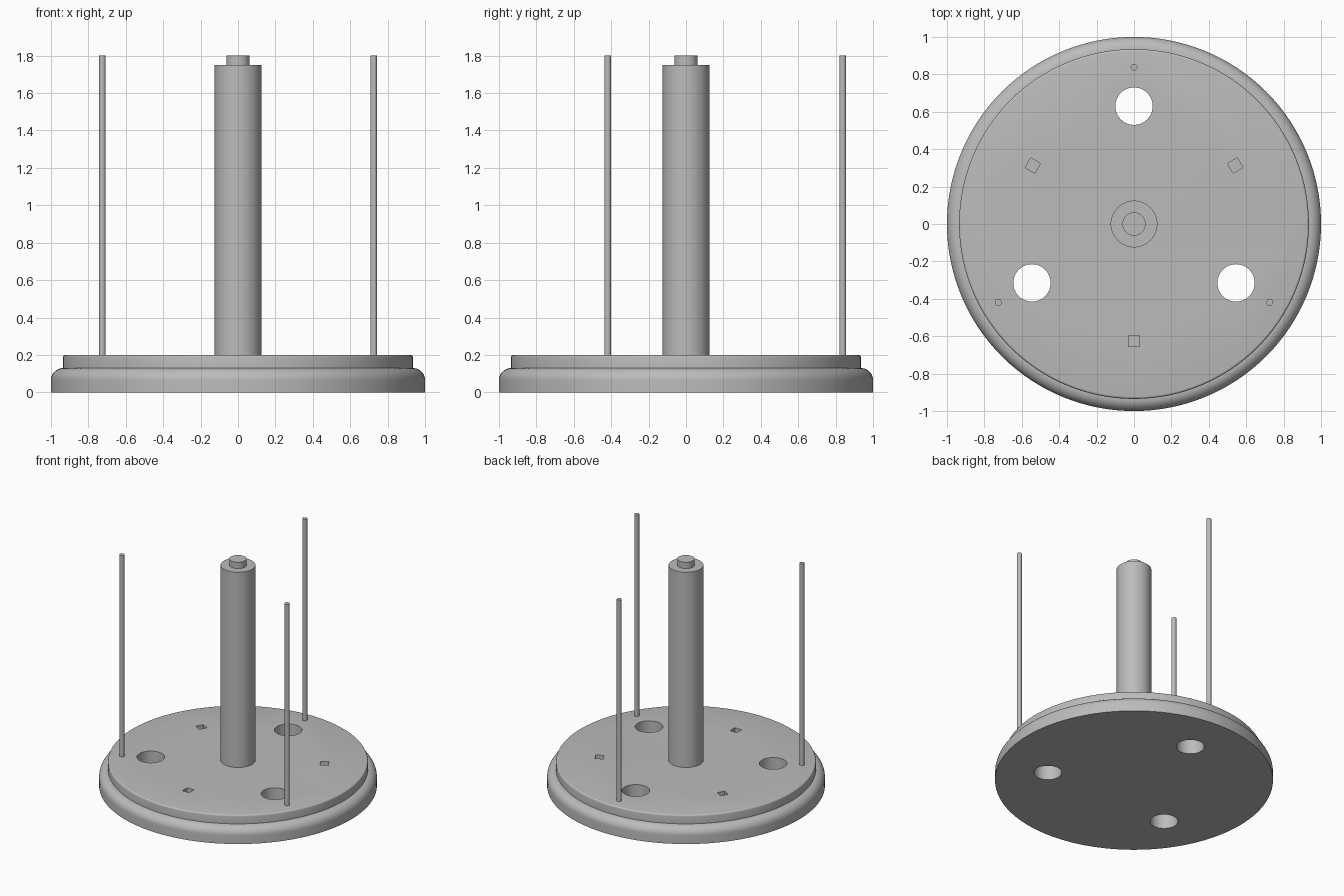
import bpy, bmesh, math
from mathutils import Matrix

cube = bpy.data.objects.get("Cube")
if cube:
    bpy.data.objects.remove(cube, do_unlink=True)

grey = bpy.data.materials.new("satin grey")
grey.use_nodes = True
colour = (0.5, 0.5, 0.5, 1)
grey.diffuse_color = colour
grey.node_tree.nodes["Principled BSDF"].inputs["Base Color"].default_value = colour


def finish(name, bm):
    bmesh.ops.recalc_face_normals(bm, faces=bm.faces)
    mesh = bpy.data.meshes.new(name)
    bm.to_mesh(mesh)
    bm.free()
    mesh.materials.append(grey)
    obj = bpy.data.objects.new(name, mesh)
    bpy.context.collection.objects.link(obj)
    return obj


def smooth(obj):
    bpy.ops.object.select_all(action='DESELECT')
    obj.select_set(True)
    bpy.context.view_layer.objects.active = obj
    bpy.ops.object.shade_smooth_by_angle(angle=math.radians(35))


def lathe(name, profile, steps, x=0, y=0):
    """Spin a radius/height profile around a vertical axis."""
    bm = bmesh.new()
    rings = []
    for r, z in profile:
        rings.append([bm.verts.new((x + r * math.cos(math.tau * i / steps),
                                    y + r * math.sin(math.tau * i / steps), z))
                      for i in range(steps)])
    for a, b in zip(rings, rings[1:]):
        for i in range(steps):
            j = (i + 1) % steps
            bm.faces.new((a[i], a[j], b[j], b[i]))
    bm.faces.new(rings[0])
    bm.faces.new(rings[-1])
    return finish(name, bm)


def fillet(r, z, size, n):
    """Quarter-round points ending an outer edge at radius r and top z."""
    return [(r - size + size * math.cos(math.pi / 2 * i / n),
             z - size + size * math.sin(math.pi / 2 * i / n)) for i in range(n + 1)]


def polar(r, degrees):
    a = math.radians(degrees)
    return r * math.cos(a), r * math.sin(a)


# Round base with a rounded lower rim and a raised deck
base = lathe("base", [(1, 0)] + fillet(1, 0.13, 0.065, 10) + fillet(0.935, 0.2, 0.012, 4), 128)

# Three through holes and three shallow square pockets
cutters = []
for k in range(3):
    hx, hy = polar(0.63, 90 + 120 * k)
    cutters.append(lathe("hole_cutter", [(0.1, -0.1), (0.1, 0.3)], 48, hx, hy))
    px, py = polar(0.625, 30 + 120 * k)
    bm = bmesh.new()
    bmesh.ops.create_cube(bm, size=1, matrix=Matrix.Translation((px, py, 0.22))
                          @ Matrix.Rotation(math.radians(30 + 120 * k), 4, 'Z')
                          @ Matrix.Diagonal((0.06, 0.06, 0.14, 1)))
    cutters.append(finish("pocket_cutter", bm))

for cutter in cutters:
    cutter.hide_render = True
    mod = base.modifiers.new("cut", 'BOOLEAN')
    mod.object = cutter
    mod.operation = 'DIFFERENCE'
    mod.solver = 'EXACT'
bpy.context.view_layer.update()
cut_mesh = bpy.data.meshes.new_from_object(
    base.evaluated_get(bpy.context.evaluated_depsgraph_get()))
base.modifiers.clear()
base.data = cut_mesh
for cutter in cutters:
    bpy.data.objects.remove(cutter, do_unlink=True)
smooth(base)

# Central column with a narrow spigot on top
smooth(lathe("column", [(0.125, 0.2), (0.125, 1.75), (0.062, 1.75), (0.062, 1.8)], 64))

# Three thin upright rods
for k in range(3):
    x, y = polar(0.838, 90 + 120 * k)
    smooth(lathe(f"rod_{k + 1}", [(0.018, 0.2), (0.018, 1.8)], 24, x, y))
